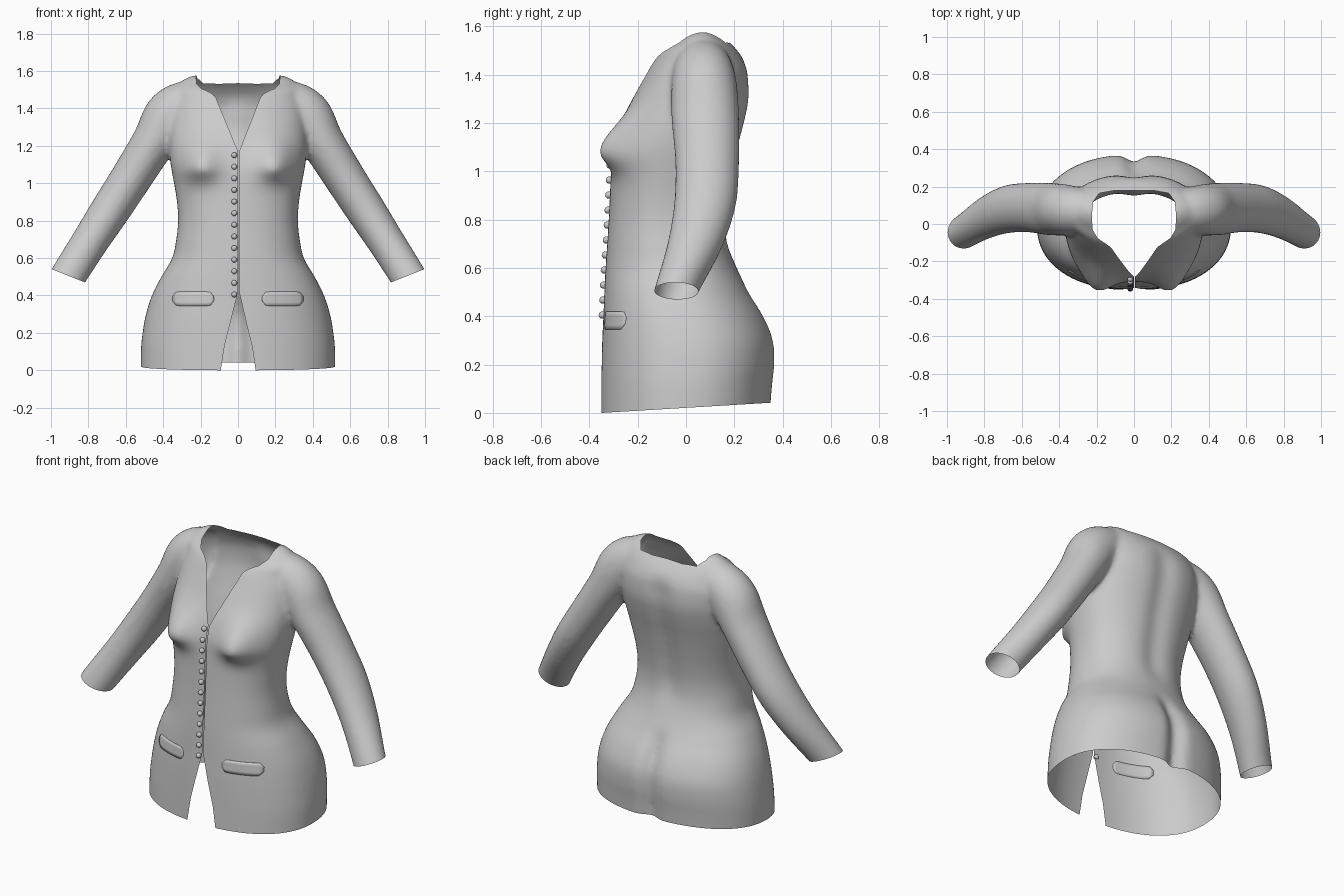
import bpy, bmesh, math
from mathutils import Vector
from mathutils.bvhtree import BVHTree

if "Cube" in bpy.data.objects:
    bpy.data.objects.remove(bpy.data.objects["Cube"])

cloth = bpy.data.materials.new("grey_cloth")
cloth.diffuse_color = (0.6, 0.6, 0.6, 1)
cloth.use_nodes = True
cloth.node_tree.nodes["Principled BSDF"].inputs["Base Color"].default_value = cloth.diffuse_color


def add_object(name, bm):
    mesh = bpy.data.meshes.new(name)
    bm.to_mesh(mesh)
    bm.free()
    mesh.materials.append(cloth)
    mesh.shade_smooth()
    obj = bpy.data.objects.new(name, mesh)
    bpy.context.collection.objects.link(obj)
    return obj


def smooth_rows(rows, steps=8):
    """Catmull-Rom interpolation between rows of numbers."""
    out = []
    for i in range(len(rows) - 1):
        a, b, c, d = (rows[min(max(i + k, 0), len(rows) - 1)] for k in (-1, 0, 1, 2))
        for s in range(steps):
            t = s / steps
            out.append([0.5 * (2 * q + (r - p) * t + (2 * p - 5 * q + 4 * r - u) * t * t
                               + (3 * q - p - 3 * r + u) * t ** 3)
                        for p, q, r, u in zip(a, b, c, d)])
    return out + [list(rows[-1])]


def loft(bm, rings):
    """Closed tube through rings of points."""
    loops = [[bm.verts.new(p) for p in ring] for ring in rings]
    n = len(loops[0])
    for a, b in zip(loops, loops[1:]):
        for i in range(n):
            bm.faces.new((a[i], a[(i + 1) % n], b[(i + 1) % n], b[i]))
    bm.faces.new(loops[0][::-1])
    bm.faces.new(loops[-1])


def bell(v, width):
    return math.exp(-(v / width) ** 2)


def ramp(v, lo, hi):
    t = min(max((v - lo) / (hi - lo), 0), 1)
    return t * t * (3 - 2 * t)


# Torso: height, half width, front y, back y
TORSO = [(-.1, .52, -.356, .345), (.1, .519, -.352, .36), (.2, .51, -.35, .37),
         (.3, .492, -.347, .365), (.4, .46, -.342, .325), (.5, .41, -.338, .262),
         (.6, .352, -.333, .21), (.7, .33, -.326, .178), (.8, .32, -.32, .172),
         (.9, .326, -.315, .182), (1.0, .342, -.31, .2), (1.1, .36, -.30, .222),
         (1.2, .37, -.27, .248), (1.3, .37, -.222, .267), (1.4, .36, -.17, .262),
         (1.46, .34, -.138, .24), (1.5, .34, -.105, .212), (1.53, .32, -.06, .185),
         (1.56, .28, -.02, .15), (1.577, .24, .03, .11)]


def torso_ring(z, w, front, back, n=160):
    ring, mid, depth = [], (front + back) / 2, (back - front) / 2
    for i in range(n):
        a = 2 * math.pi * i / n
        c, s = math.cos(a), math.sin(a)
        x = math.copysign(abs(c) ** (2 / 2.25), c) * w
        y = mid + math.copysign(abs(s) ** (2 / 2.25), s) * depth
        if s < 0:   # bust
            y -= .088 * bell(abs(x) - .205, .1) * bell(z - 1.085, .13 if z > 1.085 else .075) * ramp(-s, 0, .4)
        else:       # seat crease and spine hollow
            y -= .04 * bell(x, .05) * (1 - ramp(z, .38, .56))
            y -= .02 * bell(x, .07) * ramp(z, .6, .8) * (1 - ramp(z, 1.35, 1.48))
        ring.append((x, y, z))
    return ring


# Sleeve: centre x, y, z, radius across, radius in depth
SLEEVE = [(.10, .07, 1.42, .10, .10), (.25, .07, 1.42, .13, .12), (.36, .075, 1.36, .14, .135),
          (.45, .08, 1.22, .118, .14), (.57, .088, 1.03, .11, .132), (.68, .078, .86, .106, .128),
          (.79, .035, .69, .099, .114), (.907, -.04, .505, .096, .092), (.96, -.072, .41, .094, .088)]


def sleeve_rings(side, n=48):
    rows, rings = smooth_rows(SLEEVE), []
    for i, (x, y, z, r, ry) in enumerate(rows):
        p, q = rows[max(i - 1, 0)], rows[min(i + 1, len(rows) - 1)]
        t = Vector((q[0] - p[0], q[2] - p[2])).normalized()
        ring = []
        for k in range(n):
            a = 2 * math.pi * k / n
            c = r * math.cos(a)
            ring.append((side * (x - t.y * c), y + ry * math.sin(a), z + t.x * c))
        rings.append(ring)
    return rings


# Join torso and sleeves into one soft skin
bm = bmesh.new()
loft(bm, [torso_ring(*row) for row in smooth_rows(TORSO)])
for side in (-1, 1):
    loft(bm, sleeve_rings(side))
bmesh.ops.recalc_face_normals(bm, faces=bm.faces)
form = add_object("jacket_form", bm)
remesh = form.modifiers.new("skin", 'REMESH')
remesh.mode = 'VOXEL'
remesh.voxel_size = .014
soften = form.modifiers.new("soften", 'SMOOTH')
soften.factor = .5
soften.iterations = 8
graph = bpy.context.evaluated_depsgraph_get()
skin = bpy.data.meshes.new_from_object(form.evaluated_get(graph))
bpy.data.objects.remove(form)
bm = bmesh.new()
bm.from_mesh(skin)
surface = BVHTree.FromBMesh(bm)


def split(faces, co, no):
    geom = set(faces)
    for f in faces:
        geom.update(f.edges)
        geom.update(f.verts)
    bmesh.ops.bisect_plane(bm, geom=list(geom), dist=1e-5, plane_co=co, plane_no=no)


def remove(test):
    bmesh.ops.delete(bm, geom=[f for f in bm.faces if test(f.calc_center_median())], context='FACES')


def inside(u, v, poly):
    hit = False
    for (a, b), (c, d) in zip(poly, poly[1:] + poly[:1]):
        if (b > v) != (d > v) and u < (c - a) * (v - b) / (d - b) + a:
            hit = not hit
    return hit


def cut_opening(poly, axis, region):
    """Cut a polygon, drawn in x and the given axis, out of one region."""
    m = .03
    for (a, b), (c, d) in zip(poly, poly[1:] + poly[:1]):
        near = []
        for f in bm.faces:
            p = f.calc_center_median()
            if (region(p) and min(a, c) - m < p.x < max(a, c) + m
                    and min(b, d) - m < p[axis] < max(b, d) + m):
                near.append(f)
        co, no = Vector((a, 0, 0)), Vector((d - b, 0, 0))
        co[axis], no[axis] = b, a - c
        if near:
            split(near, co, no)
    remove(lambda p: region(p) and inside(p.x, p[axis], poly))


# Hem
hem_co, hem_no = Vector((0, 0, .021)), Vector((0, -.06, 1))
split(bm.faces[:], hem_co, hem_no)
remove(lambda p: (p - hem_co).dot(hem_no) < 0)
# Cuffs
for side in (-1, 1):
    co, no = Vector((side * .907, 0, .505)), Vector((side * .37, 0, -.93))
    split([f for f in bm.faces if f.calc_center_median().x * side > .7], co, no)
    remove(lambda p: p.x * side > .7 and (p - co).dot(no) > 0)
# Neckline
half = [(.09, -.16), (.13, -.12), (.195, -.075), (.222, -.03), (.225, .05),
        (.218, .12), (.185, .165), (.1, .18)]
cut_opening(half + [(-x, y) for x, y in reversed(half)], 1, lambda p: p.z > 1.35)
# Front opening: V neck, closing slit and flared vent
cut_opening([(.13, 1.485), (.006, 1.17), (.006, .42), (.045, .25), (.075, .13), (.102, -.05),
             (-.1, -.05), (-.072, .13), (-.042, .25), (0, .42), (0, 1.17), (-.13, 1.485)],
            2, lambda p: p.y < 0)
add_object("jacket", bm)


def front_y(x, z):
    hit = surface.ray_cast(Vector((x, -1, z)), Vector((0, 1, 0)))[0]
    return hit.y if hit else -.33


# Buttons
for i in range(13):
    z = 1.15 - i * .0621
    bm = bmesh.new()
    bmesh.ops.create_uvsphere(bm, u_segments=16, v_segments=10, radius=.015)
    bmesh.ops.translate(bm, verts=bm.verts, vec=(-.02, front_y(-.02, z) - .005, z))
    add_object("button", bm)

# Pocket flaps following the cloth
for side in (-1, 1):
    bm = bmesh.new()
    columns = []
    for k in range(13):
        x = .13 + .22 * k / 12
        trim = .025 * max(0, 1 - min(x - .13, .35 - x) / .02)
        lo, hi = .345 + trim, .42 - trim
        column = []
        for j in range(5):
            z = lo + (hi - lo) * j / 4
            column.append(bm.verts.new((side * x, front_y(side * x, z) - .004, z)))
        columns.append(column)
    for a, b in zip(columns, columns[1:]):
        for j in range(4):
            quad = (a[j], b[j], b[j + 1], a[j + 1])
            bm.faces.new(quad if side > 0 else quad[::-1])
    flap = add_object("pocket_flap", bm)
    thick = flap.modifiers.new("thickness", 'SOLIDIFY')
    thick.thickness = .006
    bpy.context.view_layer.objects.active = flap
    flap.select_set(True)
    bpy.ops.object.shade_smooth_by_angle(angle=math.radians(40))
    flap.select_set(False)
